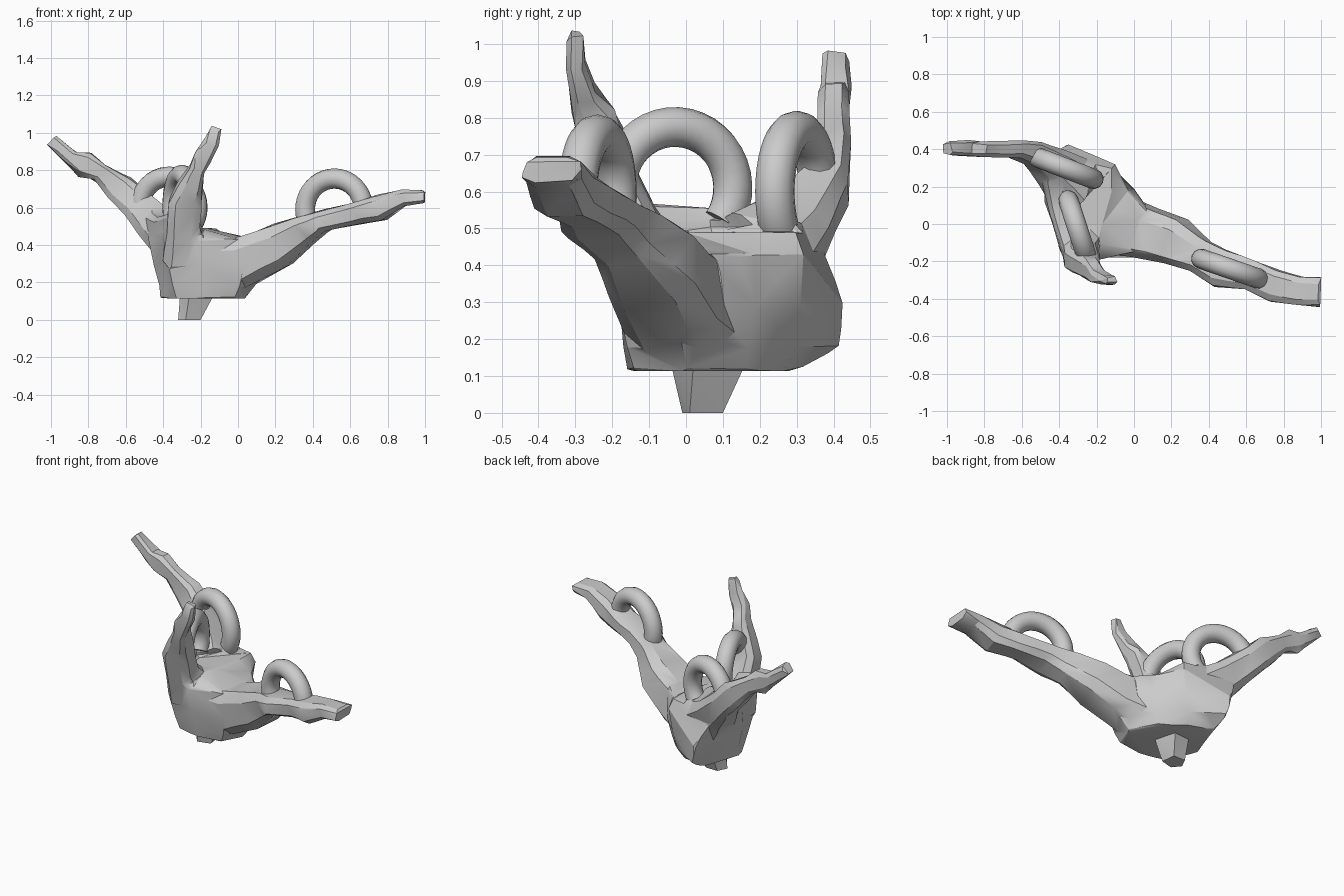
import bpy
import bmesh
import math
import random
from mathutils import Matrix, Vector

random.seed(4)
default_cube = bpy.data.objects.get("Cube")
if default_cube:
    bpy.data.objects.remove(default_cube, do_unlink=True)

stone = bpy.data.materials.new("stone grey")
stone.use_nodes = True
stone.diffuse_color = (.6, .6, .6, 1)
stone.node_tree.nodes["Principled BSDF"].inputs["Base Color"].default_value = (.6, .6, .6, 1)


def finish(obj, angle):
    """Give an object its material and shading."""
    obj.data.materials.clear()
    obj.data.materials.append(stone)
    bpy.ops.object.select_all(action="DESELECT")
    obj.select_set(True)
    bpy.context.view_layer.objects.active = obj
    bpy.ops.object.shade_smooth_by_angle(angle=math.radians(angle))


def loft(name, sections, angle=28):
    """Skin a closed solid through matching rings of points."""
    bm = bmesh.new()
    rings = [[bm.verts.new(point) for point in section] for section in sections]
    count = len(rings[0])
    for low, high in zip(rings, rings[1:]):
        for i in range(count):
            j = (i + 1) % count
            bm.faces.new((low[i], low[j], high[j], high[i]))
    bm.faces.new(rings[0])
    bm.faces.new(rings[-1])
    bmesh.ops.triangulate(bm, faces=[f for f in bm.faces if len(f.verts) == 4])
    bmesh.ops.recalc_face_normals(bm, faces=bm.faces)
    mesh = bpy.data.meshes.new(name)
    bm.to_mesh(mesh)
    bm.free()
    obj = bpy.data.objects.new(name, mesh)
    bpy.context.collection.objects.link(obj)
    finish(obj, angle)
    return obj


def stack(levels):
    """Turn flat outlines at given heights into rings."""
    return [[(x, y, z) for x, y in outline] for z, outline in levels]


def squared(value):
    """Push a sine or cosine outwards for a boxier section."""
    return math.copysign(abs(value) ** .6, value)


def limb(name, path, side, sides=8):
    """Loft a knobbly branch; each step is x, y, z, half width, half depth."""
    centres = [Vector(step[:3]) for step in path]
    last = len(path) - 1
    sections = []
    for k, (centre, step) in enumerate(zip(centres, path)):
        along = (centres[min(k + 1, last)] - centres[max(k - 1, 0)]).normalized()
        across = (side - along * side.dot(along)).normalized()
        up = along.cross(across)
        section = []
        for i in range(sides):
            turn = math.tau * (i + .5) / sides
            knob = random.uniform(.93, 1.13)
            section.append(centre + knob * (across * step[3] * squared(math.cos(turn))
                                            + up * step[4] * squared(math.sin(turn))))
        sections.append(section)
    return loft(name, sections)


def ring(name, centre, heading, start, end, radius=.165, tube=.054):
    """Upright open ring whose two ends sink into the limbs."""
    spin = Matrix.Rotation(math.radians(heading), 3, "Z")
    sections = []
    for k in range(25):
        sweep = math.radians(start + (end - start) * k / 24)
        section = []
        for i in range(12):
            turn = math.tau * i / 12
            reach = radius + tube * math.cos(turn)
            local = Vector((reach * math.cos(sweep), tube * math.sin(turn),
                            reach * math.sin(sweep)))
            section.append(Vector(centre) + spin @ local)
        sections.append(section)
    loft(name, sections, 60)


# Central trunk, flat underneath and sloping out towards the limbs
trunk = loft("trunk", stack([
    (.113, [(-.42, .05), (-.33, -.12), (-.17, -.16), (-.02, -.14),
            (.04, 0), (-.04, .16), (-.18, .27), (-.33, .3)]),
    (.18, [(-.42, .07), (-.35, -.13), (-.18, -.17), (.01, -.16),
           (.09, -.01), (-.02, .17), (-.15, .3), (-.34, .42)]),
    (.29, [(-.45, .08), (-.37, -.15), (-.2, -.18), (.05, -.18),
           (.13, 0), (0, .19), (-.12, .31), (-.36, .43)]),
    (.43, [(-.48, .12), (-.37, -.18), (-.22, -.2), (0, -.15),
           (.1, .04), (-.03, .18), (-.1, .32), (-.42, .38)]),
    (.49, [(-.47, .17), (-.37, -.16), (-.24, -.16), (-.2, -.1),
           (-.17, 0), (-.12, .17), (-.12, .3), (-.43, .37)]),
]), 35)

# Limbs growing out of the trunk, and the ridges between them
y_side = Vector((0, 1, 0))
x_side = Vector((1, 0, 0))
limbs = [
    limb("left_limb", [
        (-.14, 0, .28, .17, .16), (.04, -.05, .31, .14, .14),
        (.22, -.1, .395, .125, .115), (.36, -.17, .48, .09, .085),
        (.46, -.24, .53, .1, .055), (.62, -.27, .565, .085, .06),
        (.76, -.33, .6, .09, .07), (.89, -.36, .655, .08, .045),
        (1, -.365, .66, .08, .036)], y_side),
    limb("right_limb", [
        (-.32, .2, .4, .14, .14), (-.43, .3, .5, .1, .1),
        (-.54, .38, .61, .07, .085), (-.63, .4, .7, .05, .08),
        (-.74, .4, .79, .045, .055), (-.82, .4, .83, .042, .072),
        (-.89, .405, .86, .045, .042), (-1, .405, .96, .04, .036)], y_side),
    limb("front_limb", [
        (-.28, -.05, .35, .12, .13), (-.29, -.14, .5, .085, .08),
        (-.285, -.19, .62, .088, .065), (-.25, -.22, .72, .065, .065),
        (-.22, -.25, .81, .04, .06), (-.19, -.28, .87, .05, .038),
        (-.14, -.3, .95, .042, .027), (-.115, -.3, 1.03, .03, .022)], x_side),
    limb("side_ridge", [
        (-.34, -.12, .5, .06, .06), (-.4, .08, .49, .06, .06),
        (-.45, .3, .52, .06, .06)], x_side),
    limb("back_ridge", [
        (-.42, .3, .45, .06, .06), (-.22, .25, .48, .06, .05)], y_side),
]

# Fuse trunk and limbs into one faceted body
for part in limbs + [trunk]:
    part.select_set(True)
bpy.context.view_layer.objects.active = trunk
bpy.ops.object.join()
trunk.name = "trunk_and_limbs"
fuse = trunk.modifiers.new("fuse", "REMESH")
fuse.mode = "VOXEL"
fuse.voxel_size = .012
soften = trunk.modifiers.new("soften", "SMOOTH")
soften.factor = .5
soften.iterations = 2
facet = trunk.modifiers.new("facet", "DECIMATE")
facet.ratio = .016
for modifier in (fuse, soften, facet):
    bpy.ops.object.modifier_apply(modifier=modifier.name)
finish(trunk, 26)

# Tapered peg below the trunk
loft("peg", stack([
    (0, [(-.32, .04), (-.28, -.01), (-.2, .01), (-.21, .1), (-.29, .1)]),
    (.13, [(-.31, .05), (-.26, -.04), (-.13, .02), (-.17, .16), (-.28, .15)]),
]))

# One open ring set into each limb
ring("left_ring", (.515, -.24, .59), -19, -8, 208)
ring("right_ring", (-.37, .3, .6), -21, -38, 192)
ring("front_ring", (-.3, -.03, .61), -72, -10, 215)
